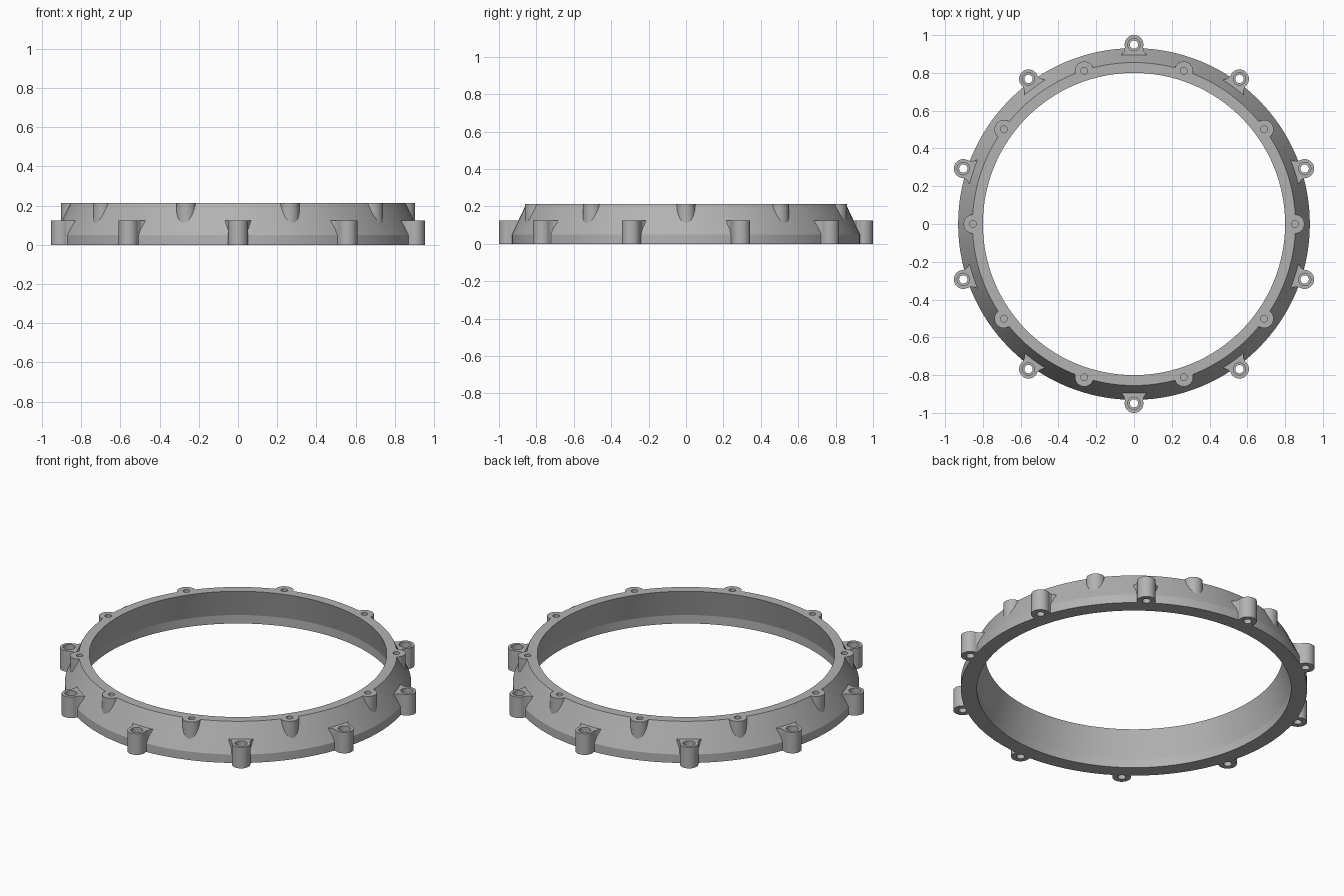
import bpy, bmesh, math
from mathutils import Matrix

if "Cube" in bpy.data.objects:
    bpy.data.objects.remove(bpy.data.objects["Cube"])

SEG = 128
HEIGHT = 0.212

grey = bpy.data.materials.new("plain_grey")
grey.diffuse_color = (0.45, 0.45, 0.45, 1)
grey.use_nodes = True
grey.node_tree.nodes["Principled BSDF"].inputs["Base Color"].default_value = grey.diffuse_color


def revolve(bm, profile, seg, x=0, y=0):
    """Closed solid of revolution from (radius, z) points, capped at both ends."""
    rings = []
    for r, z in profile:
        rings.append([bm.verts.new((x + r * math.cos(2 * math.pi * i / seg),
                                    y + r * math.sin(2 * math.pi * i / seg), z))
                      for i in range(seg)])
    for a, b in zip(rings, rings[1:]):
        for i in range(seg):
            j = (i + 1) % seg
            bm.faces.new((a[i], a[j], b[j], b[i]))
    bm.faces.new(rings[0][::-1])
    bm.faces.new(rings[-1])


def prism(bm, outline, z0, z1, angle):
    """Extruded outline, turned about the ring axis."""
    rot = Matrix.Rotation(angle, 3, 'Z')
    low = [bm.verts.new(rot @ Matrix.Translation((x, y, z0)).translation) for x, y in outline]
    high = [bm.verts.new(rot @ Matrix.Translation((x, y, z1)).translation) for x, y in outline]
    n = len(outline)
    for i in range(n):
        j = (i + 1) % n
        bm.faces.new((low[i], low[j], high[j], high[i]))
    bm.faces.new(low[::-1])
    bm.faces.new(high)


def make_object(name, bm):
    mesh = bpy.data.meshes.new(name)
    bmesh.ops.recalc_face_normals(bm, faces=bm.faces)
    bm.to_mesh(mesh)
    bm.free()
    mesh.materials.append(grey)
    ob = bpy.data.objects.new(name, mesh)
    bpy.context.collection.objects.link(ob)
    return ob


def combine(target, other, operation):
    mod = target.modifiers.new("combine", 'BOOLEAN')
    mod.operation = operation
    mod.solver = 'EXACT'
    mod.object = other
    bpy.context.view_layer.objects.active = target
    bpy.ops.object.modifier_apply(modifier=mod.name)
    bpy.data.objects.remove(other)


lug_angles = [math.radians(90 + 36 * k) for k in range(10)]
boss_angles = [math.radians(36 * k) for k in range(10)]

# Ring body: short upright base, then a sloping flank
bm = bmesh.new()
revolve(bm, [(0.931, 0), (0.931, 0.05), (0.855, HEIGHT)], SEG)
ring = make_object("mounting_ring", bm)

# Outer lugs: round nose flaring out where it meets the flank
nose = [(0.95 + 0.05 * math.cos(math.radians(a)), 0.05 * math.sin(math.radians(a)))
        for a in range(-105, 106, 10)]
outline = nose + [(0.915, 0.052), (0.895, 0.066), (0.87, 0.08),
                  (0.87, -0.08), (0.895, -0.066), (0.915, -0.052)]
bm = bmesh.new()
for a in lug_angles:
    prism(bm, outline, 0, 0.125, a)
combine(ring, make_object("lugs", bm), 'UNION')

# Upper screw bosses half sunk in the flank
bm = bmesh.new()
for a in boss_angles:
    revolve(bm, [(0.05, 0.06), (0.05, HEIGHT)], 32, 0.852 * math.cos(a), 0.852 * math.sin(a))
combine(ring, make_object("bosses", bm), 'UNION')

# Central opening: upright at the base, narrowing to the top
bm = bmesh.new()
revolve(bm, [(0.845, -0.1), (0.845, 0.05), (0.80, HEIGHT), (0.80, 0.4)], SEG)
combine(ring, make_object("opening_cutter", bm), 'DIFFERENCE')

# Stepped through holes in the lugs, blind holes in the bosses
bm = bmesh.new()
for a in lug_angles:
    revolve(bm, [(0.022, -0.1), (0.022, 0.075), (0.033, 0.075), (0.033, 0.3)], 24,
            0.95 * math.cos(a), 0.95 * math.sin(a))
for a in boss_angles:
    revolve(bm, [(0.018, 0.12), (0.018, 0.4)], 24, 0.852 * math.cos(a), 0.852 * math.sin(a))
combine(ring, make_object("hole_cutter", bm), 'DIFFERENCE')

# Smooth curved walls, sharp edges
bpy.ops.object.select_all(action='DESELECT')
ring.select_set(True)
bpy.context.view_layer.objects.active = ring
bpy.ops.object.shade_smooth_by_angle(angle=math.radians(15))
